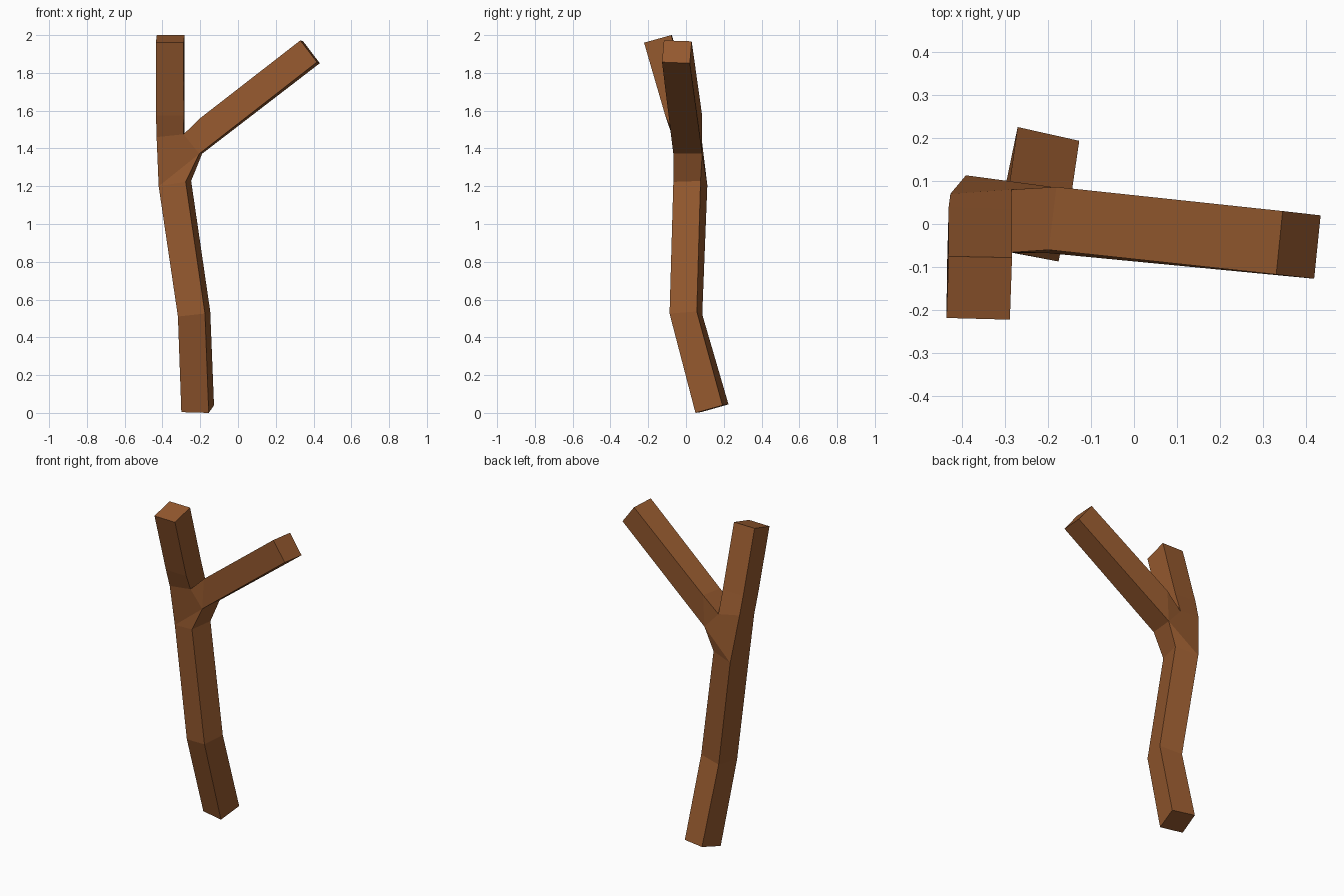
import bpy, bmesh

if "Cube" in bpy.data.objects:
    bpy.data.objects.remove(bpy.data.objects["Cube"])

bm = bmesh.new()

def ring(*pts):
    return [bm.verts.new(p) for p in pts]

def bridge(a, b, skip=()):
    # join two four-cornered rings with side faces
    for i in range(4):
        if i not in skip:
            j = (i + 1) % 4
            bm.faces.new((a[i], a[j], b[j], b[i]))

# trunk rings, corners in order: front left, front right, back right, back left
foot = ring((-.30, .08, .004), (-.155, .05, 0), (-.127, .193, .04), (-.27, .225, .045))
knee = ring((-.318, -.06, .51), (-.175, -.087, .526), (-.147, .057, .537), (-.29, .086, .521))
neck = ring((-.42, -.035, 1.20), (-.277, -.067, 1.223), (-.248, .077, 1.228), (-.39, .113, 1.205))
fork = ring((-.431, -.071, 1.46), (-.288, -.066, 1.475), (-.284, .08, 1.475), (-.426, .07, 1.50))
stem = ring((-.434, -.105, 1.575), (-.287, -.11, 1.575), (-.283, .035, 1.612), (-.43, .04, 1.612))
stem_tip = ring((-.435, -.218, 1.96), (-.288, -.222, 1.96), (-.283, -.078, 2.0), (-.43, -.075, 2.0))

# side branch rings: lower front, lower back, upper back, upper front
twig = ring((-.205, -.067, 1.372), (-.19, .086, 1.372), (-.18, .086, 1.57), (-.198, -.06, 1.562))
twig_tip = ring((.418, -.127, 1.857), (.433, .02, 1.851), (.345, .03, 1.967), (.33, -.117, 1.972))

for a, b in ((foot, knee), (knee, neck), (fork, stem), (stem, stem_tip), (twig, twig_tip)):
    bridge(a, b)
for cap in (foot, stem_tip, twig_tip):
    bm.faces.new(cap)

# fork where trunk splits
bm.faces.new((neck[3], neck[0], fork[0], fork[3]))
bm.faces.new((neck[1], neck[2], twig[1], twig[0]))
bm.faces.new((twig[3], twig[2], fork[2], fork[1]))
for left, right, fl, crotch, low, up in (
        (neck[0], neck[1], fork[0], fork[1], twig[0], twig[3]),
        (neck[3], neck[2], fork[3], fork[2], twig[1], twig[2])):
    bm.faces.new((left, right, low))
    bm.faces.new((left, low, crotch, fl))
    bm.faces.new((low, up, crotch))

bmesh.ops.recalc_face_normals(bm, faces=bm.faces)
mesh = bpy.data.meshes.new("forked_branch")
bm.to_mesh(mesh)
bm.free()

bark = bpy.data.materials.new("bark")
bark.diffuse_color = (0.30, 0.10, 0.028, 1)
bark.use_nodes = True
bark.node_tree.nodes["Principled BSDF"].inputs["Base Color"].default_value = bark.diffuse_color
mesh.materials.append(bark)
bpy.context.collection.objects.link(bpy.data.objects.new("forked_branch", mesh))
